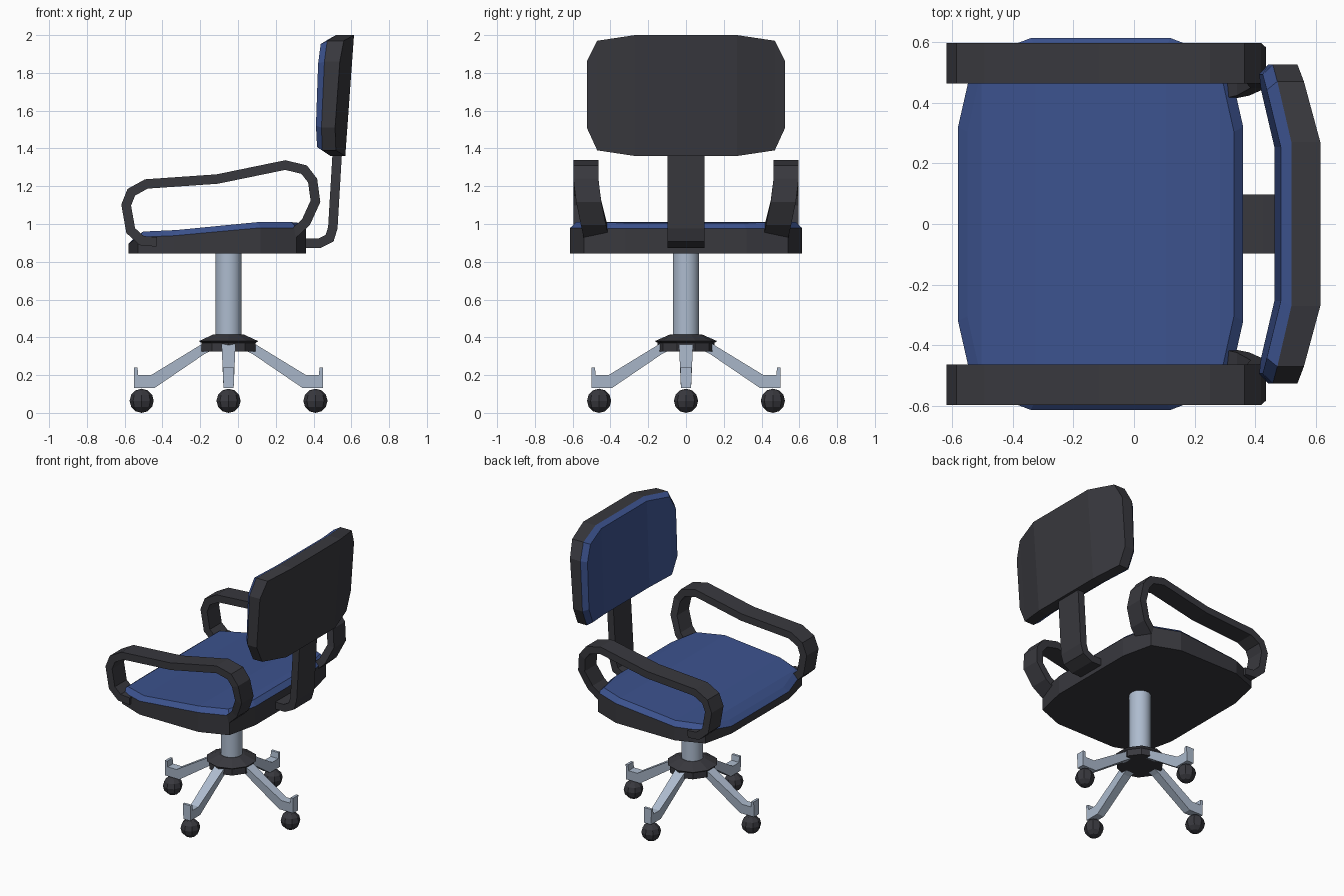
import bpy, bmesh, math
from mathutils import Vector

if "Cube" in bpy.data.objects:
    bpy.data.objects.remove(bpy.data.objects["Cube"])


def material(name, rgb):
    m = bpy.data.materials.new(name)
    m.diffuse_color = (*rgb, 1)
    m.use_nodes = True
    m.node_tree.nodes["Principled BSDF"].inputs["Base Color"].default_value = m.diffuse_color
    return m


BLUE = material("blue_fabric", (0.045, 0.085, 0.27))
DARK = material("dark_plastic", (0.04, 0.04, 0.048))
STEEL = material("steel", (0.42, 0.5, 0.62))
CX = -0.05  # x of the central column


def finish(name, bm, mat):
    bmesh.ops.recalc_face_normals(bm, faces=bm.faces[:])
    me = bpy.data.meshes.new(name)
    bm.to_mesh(me)
    bm.free()
    me.materials.append(mat)
    ob = bpy.data.objects.new(name, me)
    bpy.context.collection.objects.link(ob)
    return ob


def slab(name, low, high, mat):
    """Solid between two skins, each a list of point pairs spanning the outline."""
    bm = bmesh.new()
    a, b = ([[bm.verts.new(p) for p in pair] for pair in skin] for skin in (low, high))
    n = len(a)
    for i in range(n - 1):
        for s in (a, b):
            bm.faces.new((s[i][0], s[i + 1][0], s[i + 1][1], s[i][1]))
        for k in (0, 1):
            bm.faces.new((a[i][k], a[i + 1][k], b[i + 1][k], b[i][k]))
    for i in (0, n - 1):
        bm.faces.new((a[i][0], a[i][1], b[i][1], b[i][0]))
    return finish(name, bm, mat)


def loft(name, rings, mat):
    """Skin a list of equal-sized rings and cap the ends."""
    bm = bmesh.new()
    vs = [[bm.verts.new(p) for p in r] for r in rings]
    n = len(vs[0])
    for a, b in zip(vs, vs[1:]):
        for i in range(n):
            j = (i + 1) % n
            bm.faces.new((a[i], a[j], b[j], b[i]))
    bm.faces.new(vs[0])
    bm.faces.new(vs[-1])
    return finish(name, bm, mat)


def bar(name, path, width, thick, mat):
    """Flat strip swept along a path that bends in the xz plane, mitred at corners."""
    pts = [Vector(p) for p in path]
    rings = []
    for i, p in enumerate(pts):
        dirs = []
        for q, r in ((i - 1, i), (i, i + 1)):
            if q >= 0 and r < len(pts):
                d = pts[r] - pts[q]
                dirs.append(Vector((d.x, 0, d.z)).normalized())
        t = sum(dirs, Vector()).normalized()
        nrm = Vector((-t.z, 0, t.x)) * (thick / 2 / max(0.5, t.dot(dirs[0])))
        w = Vector((0, width / 2, 0))
        rings.append([p + nrm + w, p + nrm - w, p - nrm - w, p - nrm + w])
    return loft(name, rings, mat)


# Seat shell and cushion: x, half width, top height of the shell
seat = [(-0.58, 0.32, 0.895), (-0.53, 0.54, 0.93), (-0.34, 0.613, 0.938),
        (0.12, 0.613, 0.98), (0.31, 0.54, 0.98), (0.36, 0.32, 0.975)]
rim = [[(x, -y, z), (x, y, z)] for x, y, z in seat]
slab("seat_shell", [[(x, -y, 0.843), (x, y, 0.843)] for x, y, z in seat], rim, DARK)
top = []
for x, y, z in seat:
    x2, y2 = -0.11 + (x + 0.11) * 0.935, y * 0.95
    top.append([(x2, -y2, z + 0.03), (x2, y2, z + 0.03)])
slab("seat_cushion", rim, top, BLUE)

# Backrest shell and cushion: y, low z, high z, curve offset of front and back
cols = [(0.525, 1.51, 1.86, -0.055, -0.065), (0.47, 1.39, 1.97, -0.045, -0.052),
        (0.27, 1.36, 2.0, 0, 0)]
cols = [(-c[0], *c[1:]) for c in cols] + cols[::-1]


def back_skin(x0, slope, k, inset=0.0):
    skin = []
    for c in cols:
        y = c[0] * (1 - inset)
        zs = [1.68 + (z - 1.68) * (1 - inset) for z in c[1:3]]
        skin.append([(x0 + c[k] + slope * (z - 1.36), y, z) for z in zs])
    return skin


front = back_skin(0.49, 0.045, 3)
slab("backrest_shell", front, back_skin(0.568, 0.072, 4), DARK)
slab("backrest_cushion", front, back_skin(0.462, 0.035, 3, 0.06), BLUE)

# Backrest support bar
bar("backrest_support", [(0.25, 0, 0.897), (0.43, 0, 0.897), (0.485, 0, 0.925),
                         (0.502, 0, 0.98), (0.528, 0, 1.42)], 0.196, 0.05, DARK)

# Armrests
arm = [(-0.43, 0.53, 0.905), (-0.51, 0.53, 0.912), (-0.568, 0.53, 0.965),
       (-0.592, 0.53, 1.10), (-0.565, 0.53, 1.168), (-0.485, 0.53, 1.212),
       (-0.11, 0.53, 1.238), (0.25, 0.53, 1.312), (0.35, 0.53, 1.288),
       (0.395, 0.53, 1.23), (0.41, 0.515, 1.12), (0.36, 0.49, 1.01), (0.29, 0.475, 0.945)]
for side, s in (("left", -1), ("right", 1)):
    bar(side + "_armrest", [(x, s * y, z) for x, y, z in arm], 0.133, 0.05, DARK)


def lathe(name, profile, sides, mat):
    return loft(name, [[(CX + r * math.cos(2 * math.pi * (i + 0.5) / sides),
                         r * math.sin(2 * math.pi * (i + 0.5) / sides), z)
                        for i in range(sides)] for r, z in profile], mat)


# Column and hub
column = lathe("column", [(0.07, 0.36), (0.07, 0.86)], 20, STEEL)
for p in column.data.polygons:
    p.use_smooth = len(p.vertices) == 4
lathe("hub", [(0.15, 0.325), (0.15, 0.37), (0.165, 0.38), (0.085, 0.415)], 10, DARK)

# Four legs with ball casters: distance from column, height, half width
leg = [(0.08, 0.335, 0.03), (0.13, 0.31, 0.03), (0.39, 0.133, 0.027), (0.5, 0.133, 0.027),
       (0.5, 0.24, 0.03), (0.482, 0.24, 0.03), (0.478, 0.2, 0.03), (0.41, 0.2, 0.03),
       (0.14, 0.365, 0.037), (0.08, 0.375, 0.037)]
for i in range(4):
    c, s = round(math.cos(i * math.pi / 2)), round(math.sin(i * math.pi / 2))
    loft(f"leg_{i + 1}", [[(CX + c * r - s * k * w, s * r + c * k * w, z) for r, z, w in leg]
                          for k in (-1, 1)], STEEL)
    bm = bmesh.new()
    bmesh.ops.create_uvsphere(bm, u_segments=8, v_segments=6, radius=0.064)
    bmesh.ops.translate(bm, verts=bm.verts[:], vec=(CX + c * 0.46, s * 0.46, 0.064))
    finish(f"caster_{i + 1}", bm, DARK)
